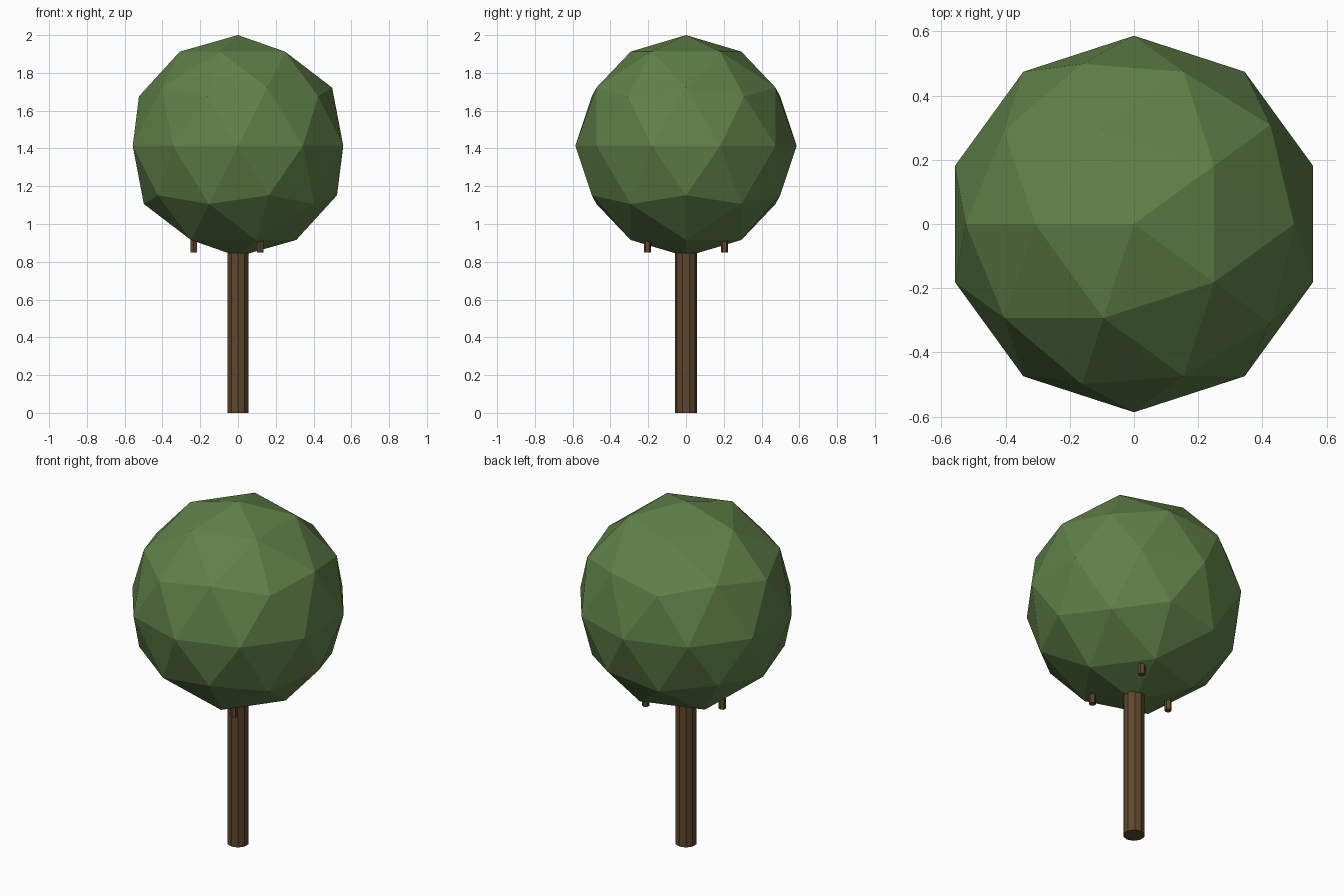
import bpy
import math

if "Cube" in bpy.data.objects:
    bpy.data.objects.remove(bpy.data.objects["Cube"])


def material(name, rgb):
    m = bpy.data.materials.new(name)
    m.diffuse_color = (*rgb, 1)
    m.use_nodes = True
    m.node_tree.nodes["Principled BSDF"].inputs["Base Color"].default_value = m.diffuse_color
    return m


BARK = material("brown bark", (0.115, 0.063, 0.026))
LEAF = material("leaf green", (0.115, 0.22, 0.065))


def post(name, x, y, z0, z1, radius, sides):
    """Upright faceted cylinder from z0 to z1."""
    bpy.ops.mesh.primitive_cylinder_add(
        vertices=sides, radius=radius, depth=z1 - z0, location=(x, y, (z0 + z1) / 2))
    ob = bpy.context.object
    ob.name = name
    ob.data.materials.append(BARK)


# Trunk, running up into the crown
post("trunk", 0, 0, 0, 0.94, 0.0585, 10)

# Three short branch stubs poking out below the crown
for i in range(3):
    a = math.radians(60 + 120 * i)
    post(f"branch_{i + 1}", 0.235 * math.cos(a), 0.235 * math.sin(a), 0.85, 1.08, 0.0195, 6)

# Low-poly crown
bpy.ops.mesh.primitive_ico_sphere_add(
    subdivisions=2, radius=0.586, location=(0, 0, 1.414), rotation=(0, 0, math.pi))
crown = bpy.context.object
crown.name = "crown"
crown.data.materials.append(LEAF)
